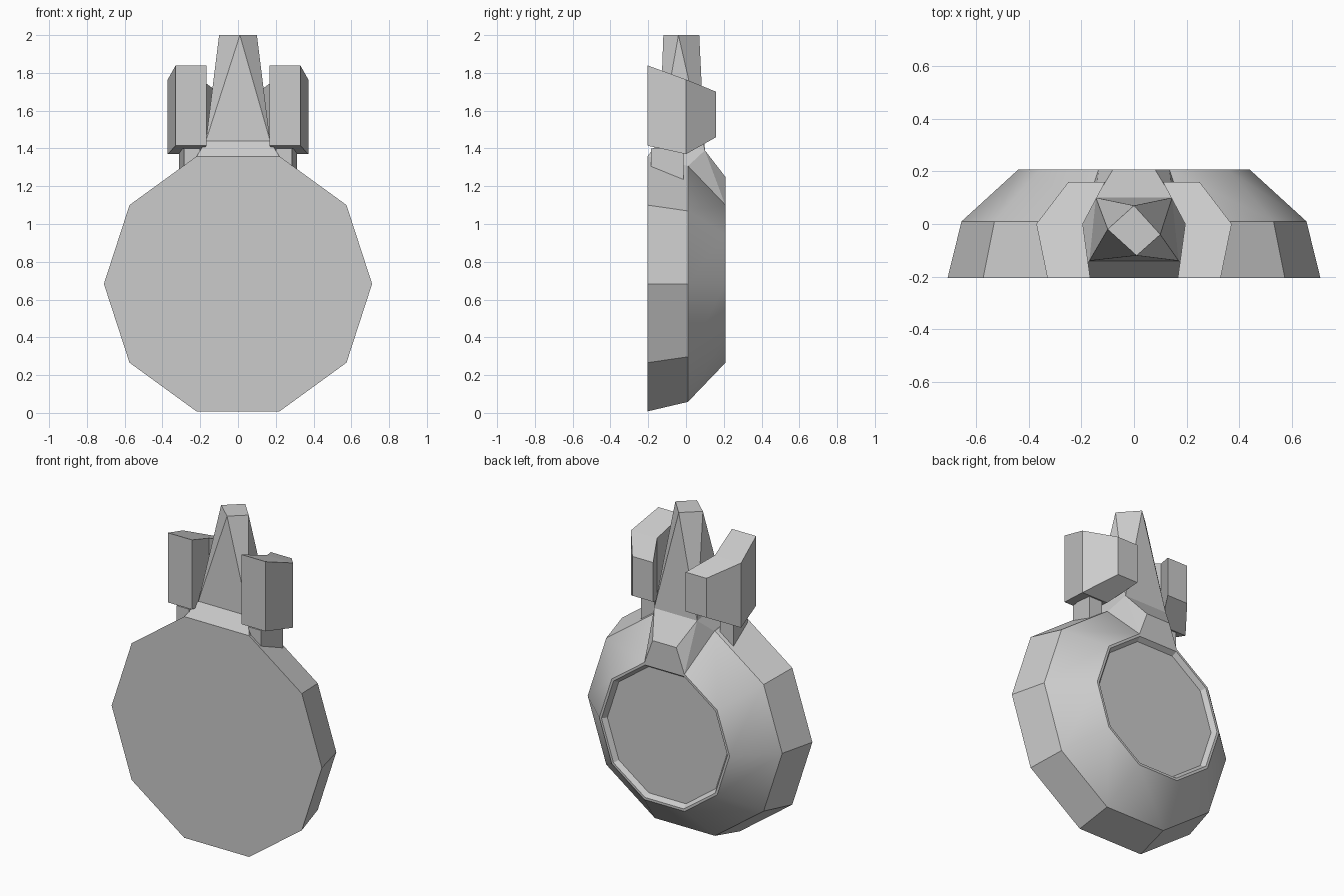
import bpy
import bmesh
from math import cos, sin, radians

cube = bpy.data.objects.get("Cube")
if cube:
    bpy.data.objects.remove(cube, do_unlink=True)

grey = bpy.data.materials.new("plain grey")
grey.use_nodes = True
colour = (0.6, 0.6, 0.6, 1)
grey.diffuse_color = colour
grey.node_tree.nodes["Principled BSDF"].inputs["Base Color"].default_value = colour


def finish(name, bm):
    bmesh.ops.recalc_face_normals(bm, faces=bm.faces)
    mesh = bpy.data.meshes.new(name)
    bm.to_mesh(mesh)
    bm.free()
    mesh.materials.append(grey)
    obj = bpy.data.objects.new(name, mesh)
    bpy.context.collection.objects.link(obj)
    return obj


def loft(name, rings, smooth_band=None):
    """Bridge equal rings of points, cap both ends, smooth one band."""
    bm = bmesh.new()
    loops = [[bm.verts.new(p) for p in ring] for ring in rings]
    n = len(loops[0])
    for k, (a, b) in enumerate(zip(loops, loops[1:])):
        for i in range(n):
            j = (i + 1) % n
            face = bm.faces.new((a[i], a[j], b[j], b[i]))
            face.smooth = k == smooth_band
    bm.faces.new(loops[0])
    bm.faces.new(loops[-1])
    return finish(name, bm)


# Ten-sided body with a sloped back and a shallow recessed back panel
def decagon(radius, y):
    return [(radius * cos(radians(36 * i)), y, 0.683 + radius * sin(radians(36 * i)))
            for i in range(10)]


body_profile = [(0.71, -0.205), (0.657, 0.01), (0.44, 0.208), (0.425, 0.208), (0.405, 0.18)]
loft("body", [decagon(r, y) for r, y in body_profile], smooth_band=1)

# Twisted spike: square base, flat top turned by an eighth of a turn
bm = bmesh.new()
base = [bm.verts.new(p) for p in
        [(-0.17, -0.14, 1.44), (0.17, -0.14, 1.44), (0.145, 0.1, 1.39), (-0.145, 0.1, 1.39)]]
top = [bm.verts.new(p) for p in
       [(0.01, -0.12, 2), (0.1, -0.04, 2), (0, 0.07, 2), (-0.1, -0.02, 2)]]
for i in range(4):
    j = (i + 1) % 4
    bm.faces.new((base[i], base[j], top[i]))
    bm.faces.new((base[j], top[j], top[i]))
bm.faces.new(top)
bm.faces.new(base[::-1])
finish("spike", bm)

# Neck flaring from the spike base into the body
bm = bmesh.new()
half = [(0.17, -0.14, 1.44), (0.145, 0.1, 1.39), (0.08, 0.208, 1.25),
        (0.135, 0.208, 1.1), (0.2, 0.01, 1.306), (0.219, -0.205, 1.358)]
for side in (-1, 1):
    for x, y, z in half:
        bm.verts.new((side * x, y, z))
bmesh.ops.convex_hull(bm, input=bm.verts)
bmesh.ops.dissolve_limit(bm, angle_limit=radians(1), verts=bm.verts, edges=bm.edges)
finish("neck", bm)

# Side guards: plan outline with slanted top and bottom, on short posts
guard_plan = [(0.167, -0.205), (0.33, -0.205), (0.372, 0), (0.25, 0.16), (0.11, 0.16), (0.195, 0)]
guard_low = {-0.205: 1.415, 0: 1.37, 0.16: 1.46}
guard_high = {-0.205: 1.84, 0: 1.765, 0.16: 1.70}
post_plan = [(0.2, -0.185), (0.285, -0.185), (0.312, -0.012), (0.22, -0.012)]

for side, label in ((1, "left"), (-1, "right")):
    bm = bmesh.new()
    low, high = [[bm.verts.new((side * x, y, level[y])) for x, y in guard_plan]
                 for level in (guard_low, guard_high)]
    for i in range(6):
        j = (i + 1) % 6
        bm.faces.new((low[i], low[j], high[j], high[i]))
    for ring in (low, high):
        # Split each cap at the bend so both halves stay flat
        bm.faces.new([ring[k] for k in (0, 1, 2, 5)])
        bm.faces.new([ring[k] for k in (5, 2, 3, 4)])
    finish(label + "_guard", bm)
    loft(label + "_post", [[(side * x, y, z) for x, y in post_plan] for z in (1.2, 1.4)])
